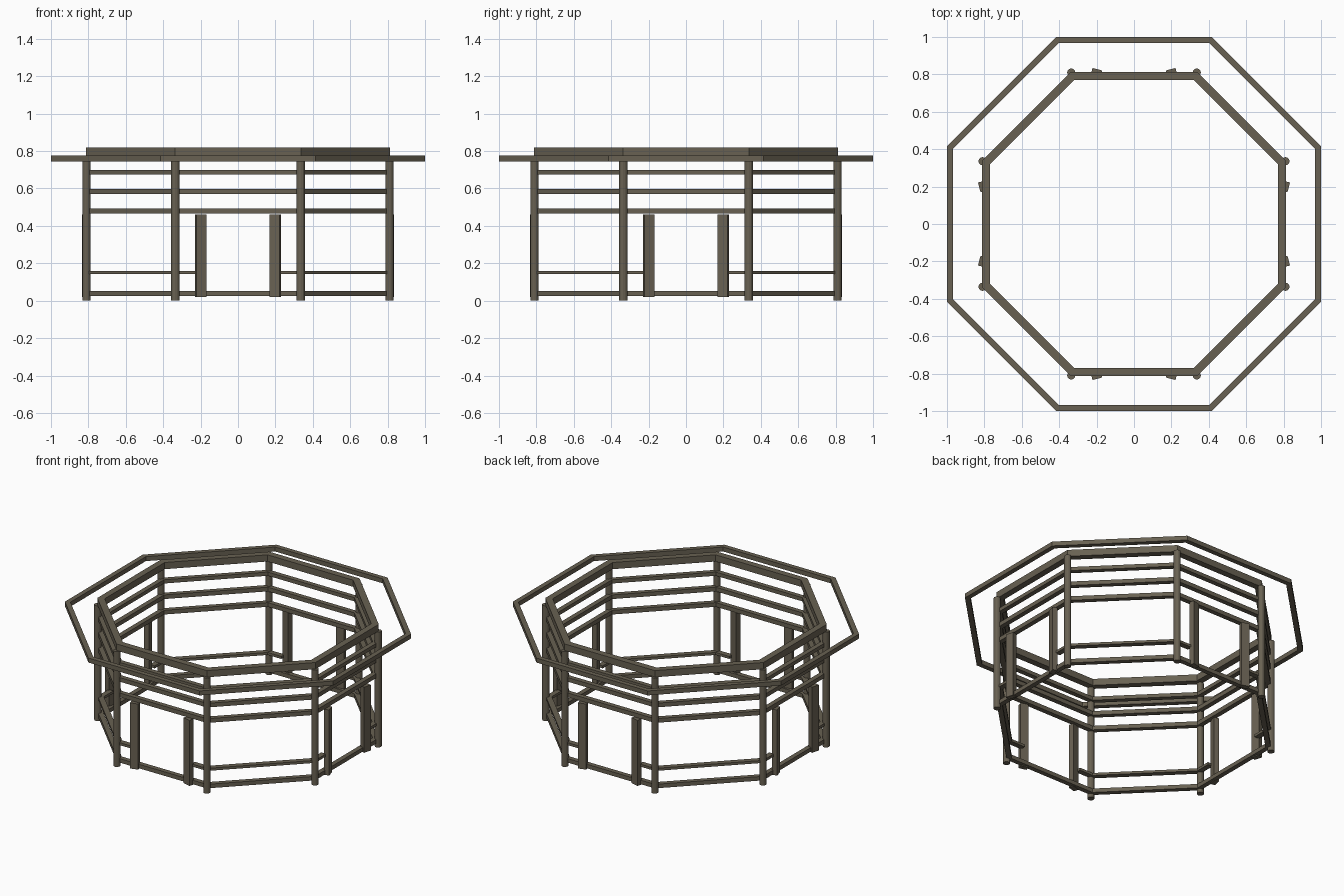
import bpy, bmesh
from math import pi, cos, sin, radians
from mathutils import Matrix

cube = bpy.data.objects.get("Cube")
if cube:
    bpy.data.objects.remove(cube, do_unlink=True)

wood = bpy.data.materials.new("weathered_wood")
wood.use_nodes = True
colour = (0.14, 0.12, 0.085, 1)
wood.diffuse_color = colour
wood.node_tree.nodes["Principled BSDF"].inputs["Base Color"].default_value = colour


def finish(name, bm):
    bmesh.ops.recalc_face_normals(bm, faces=bm.faces)
    mesh = bpy.data.meshes.new(name)
    bm.to_mesh(mesh)
    bm.free()
    mesh.materials.append(wood)
    obj = bpy.data.objects.new(name, mesh)
    bpy.context.collection.objects.link(obj)
    return obj


def octagon_ring(name, inner, outer, z0, z1):
    """Mitred eight-sided frame; inner and outer are distances to the flats."""
    bm = bmesh.new()
    corners = []
    for i in range(8):
        a = pi / 8 + i * pi / 4
        corners.append([bm.verts.new((d / cos(pi / 8) * cos(a), d / cos(pi / 8) * sin(a), z))
                        for d, z in ((inner, z0), (outer, z0), (outer, z1), (inner, z1))])
    for i in range(8):
        p, q = corners[i], corners[(i + 1) % 8]
        for j in range(4):
            k = (j + 1) % 4
            bm.faces.new((p[j], p[k], q[k], q[j]))
    return finish(name, bm)


def wall_box(name, side, along, out, z0, z1, length, depth, twist=0.0):
    """Box on wall number side, offset along the wall and out from the centre."""
    bm = bmesh.new()
    place = (Matrix.Rotation(side * pi / 4, 4, 'Z')
             @ Matrix.Translation((along, -out, (z0 + z1) / 2))
             @ Matrix.Rotation(twist, 4, 'Z')
             @ Matrix.Diagonal((length, depth, z1 - z0, 1)))
    bmesh.ops.create_cube(bm, size=1, matrix=place)
    return finish(name, bm)


# Roof frames
octagon_ring("eaves_frame", 0.968, 1.0, 0.745, 0.775)
octagon_ring("top_beam", 0.77, 0.813, 0.775, 0.82)

# Horizontal wall rails
for name, z0, z1 in (("upper_rail", 0.675, 0.70), ("middle_rail", 0.57, 0.598),
                     ("lintel_rail", 0.466, 0.494), ("base_rail", 0.025, 0.052)):
    octagon_ring(name, 0.778, 0.81, z0, z1)

# Corner posts
for i in range(8):
    a = pi / 8 + i * pi / 4
    r = 0.81 / cos(pi / 8)
    bm = bmesh.new()
    bmesh.ops.create_cone(bm, cap_ends=True, segments=12, radius1=0.022, radius2=0.022,
                          depth=0.777, matrix=Matrix.Translation((r * cos(a), r * sin(a), 0.3885)))
    finish("corner_post", bm)

# Low rails: full on the diagonal walls, broken by a doorway on the others
for side in range(8):
    if side % 2:
        wall_box("low_rail", side, 0, 0.793, 0.143, 0.16, 0.66, 0.036)
        continue
    for s in (-1, 1):
        wall_box("door_jamb", side, s * 0.2, 0.811, 0.02, 0.462, 0.054, 0.034, -s * radians(15))
        wall_box("low_rail_stub", side, s * 0.275, 0.793, 0.143, 0.16, 0.11, 0.036)
